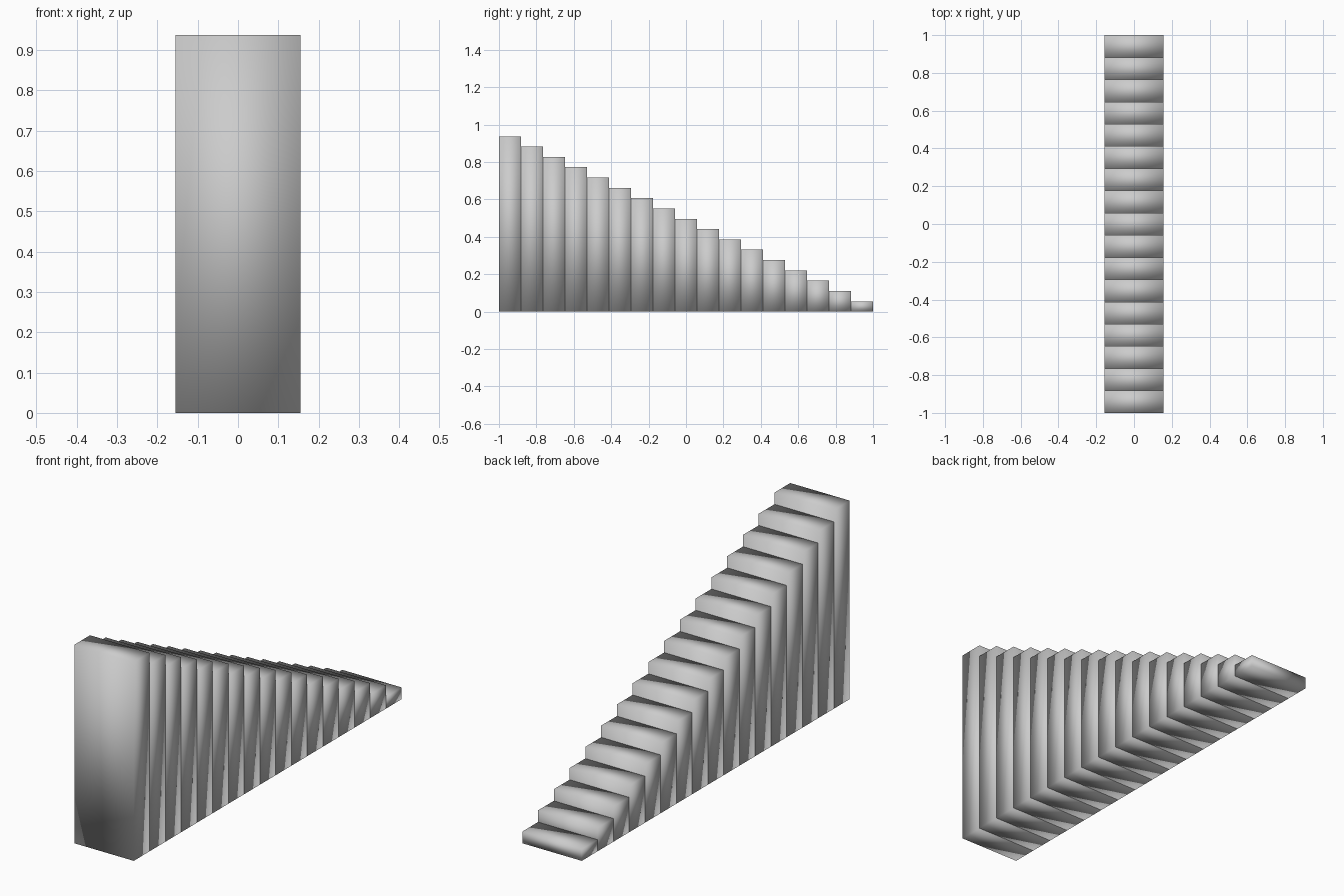
import bpy

if "Cube" in bpy.data.objects:
    bpy.data.objects.remove(bpy.data.objects["Cube"])

STEPS = 17
LENGTH = 2.0
WIDTH = 0.311
HEIGHT = 0.9375
DEPTH = LENGTH / STEPS
RISE = HEIGHT / STEPS


def add_block(name, y, height):
    """Solid block standing on the ground, softly shaded across its corners."""
    bpy.ops.mesh.primitive_cube_add(size=1, location=(0, y, height / 2))
    block = bpy.context.object
    block.name = name
    block.scale = (WIDTH, DEPTH, height)
    bpy.ops.object.transform_apply(location=False, rotation=False, scale=True)
    bpy.ops.object.shade_smooth()
    return block


# Staircase: full-height blocks, tallest at the front, descending to the back
for i in range(STEPS):
    add_block(f"step_{i + 1:02d}", -LENGTH / 2 + DEPTH * (i + 0.5), RISE * (STEPS - i))
